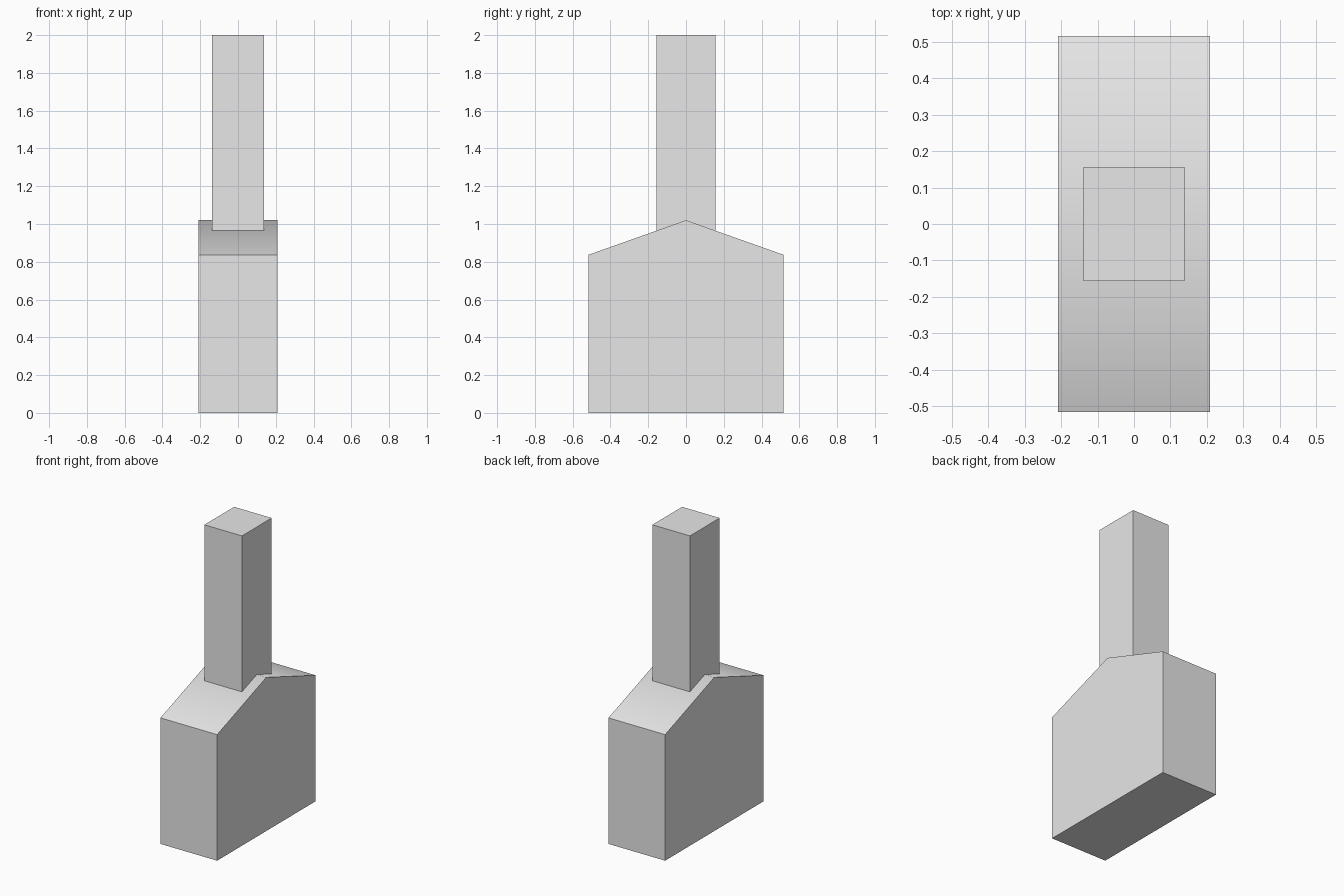
import bpy
import bmesh
import math

cube = bpy.data.objects.get("Cube")
if cube:
    bpy.data.objects.remove(cube, do_unlink=True)

GREY = (0.8, 0.8, 0.8, 1.0)
material = bpy.data.materials.new("light grey")
material.use_nodes = True
material.diffuse_color = GREY
material.node_tree.nodes["Principled BSDF"].inputs["Base Color"].default_value = GREY


def extruded_profile(name, profile, half_width):
    """Extrude a closed (y, z) outline along x, centred on x = 0."""
    bm = bmesh.new()
    face = bm.faces.new([bm.verts.new((-half_width, y, z)) for y, z in profile])
    grown = bmesh.ops.extrude_face_region(bm, geom=[face])["geom"]
    verts = [v for v in grown if isinstance(v, bmesh.types.BMVert)]
    bmesh.ops.translate(bm, verts=verts, vec=(2 * half_width, 0, 0))
    bmesh.ops.recalc_face_normals(bm, faces=bm.faces)
    mesh = bpy.data.meshes.new(name)
    bm.to_mesh(mesh)
    bm.free()
    mesh.materials.append(material)
    obj = bpy.data.objects.new(name, mesh)
    bpy.context.collection.objects.link(obj)
    return obj


# Gabled body with a softly shaded ridge
depth, eave, ridge = 0.516, 0.837, 1.02
body = extruded_profile(
    "gabled_body",
    [(-depth, 0), (depth, 0), (depth, eave), (0, ridge), (-depth, eave)],
    0.208,
)
bpy.ops.object.select_all(action="DESELECT")
body.select_set(True)
bpy.context.view_layer.objects.active = body
bpy.ops.object.shade_smooth_by_angle(angle=math.radians(45))

# Square shaft rising through the ridge
side, base, top = 0.156, 0.9, 2.0
extruded_profile(
    "upper_shaft",
    [(-side, base), (side, base), (side, top), (-side, top)],
    0.138,
)
